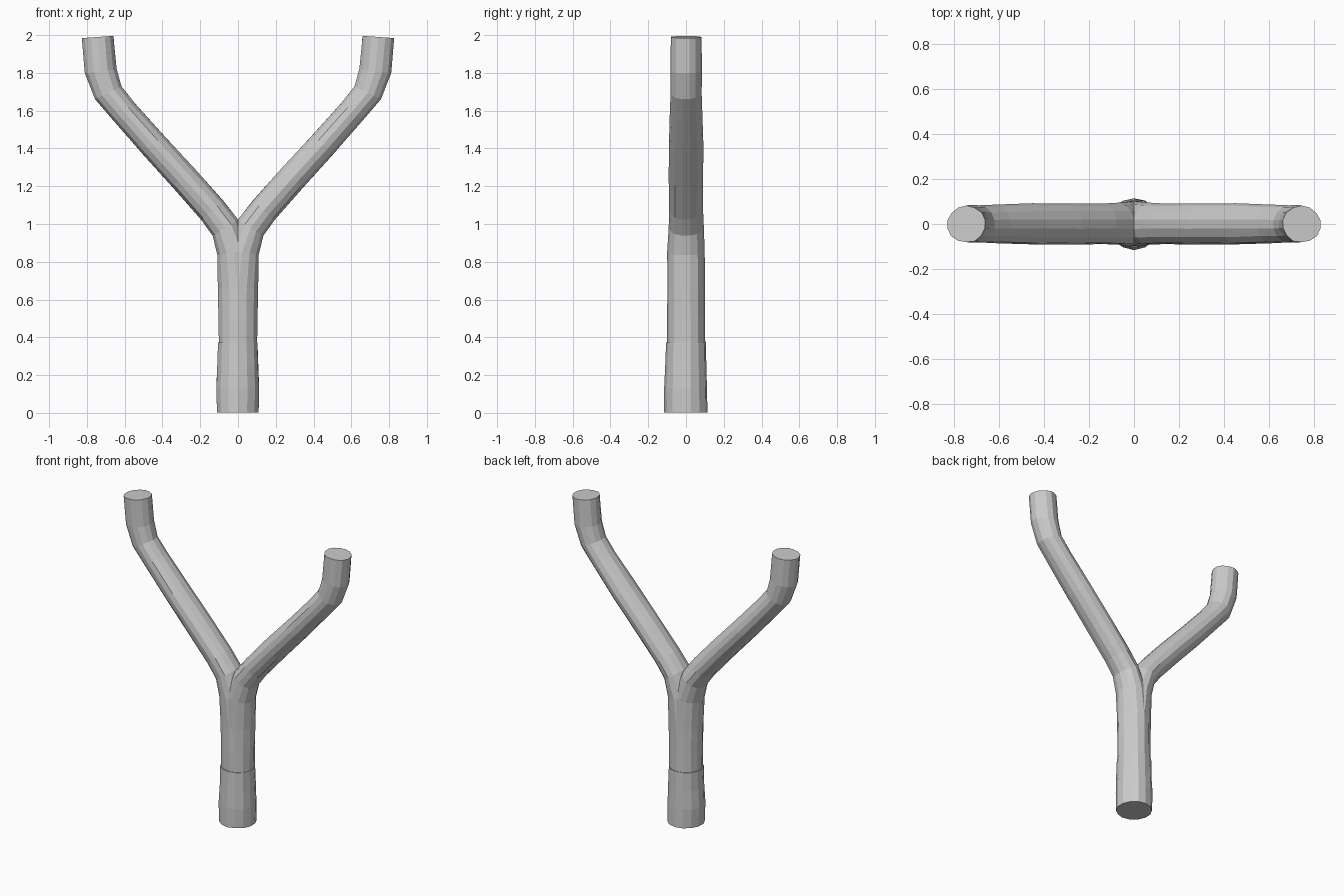
import bpy, bmesh, math, random
from mathutils import Vector

if "Cube" in bpy.data.objects:
    bpy.data.objects.remove(bpy.data.objects["Cube"])

random.seed(4)
SIDES = 14


def tube(name, stations, jitter):
    """Loft elliptical rings. Station: x, z, tilt (degrees towards +x), in-plane radius, y radius."""
    bm = bmesh.new()
    wobble = [random.uniform(-jitter, jitter) for _ in range(SIDES)]
    rings = []
    for x, z, tilt, rx, ry in stations:
        t = math.radians(tilt)
        across = Vector((math.cos(t), 0, -math.sin(t)))
        ring = []
        for i in range(SIDES):
            a = 2 * math.pi * (i + 0.5) / SIDES
            k = 1 + wobble[i] + random.uniform(-jitter, jitter)
            p = Vector((x, 0, z)) + across * (rx * k * math.cos(a))
            p.y += ry * k * math.sin(a)
            ring.append(bm.verts.new(p))
        rings.append(ring)
    for lo, hi in zip(rings, rings[1:]):
        for i in range(SIDES):
            j = (i + 1) % SIDES
            bm.faces.new((lo[i], lo[j], hi[j], hi[i]))
    bm.faces.new(rings[0][::-1])
    bm.faces.new(rings[-1])
    bmesh.ops.recalc_face_normals(bm, faces=bm.faces)
    mesh = bpy.data.meshes.new(name)
    bm.to_mesh(mesh)
    bm.free()
    obj = bpy.data.objects.new(name, mesh)
    bpy.context.collection.objects.link(obj)
    return obj


# Grip: slightly thicker sleeve around the lower stem
tube("grip", [
    (0, 0.003, 0, 0.113, 0.114),
    (0, 0.13, 0, 0.116, 0.114),
    (0, 0.25, 0, 0.111, 0.110),
    (0, 0.372, 0, 0.107, 0.107),
], 0.018)

# Fork: one bent limb, cut on the centre plane and mirrored
fork = tube("fork", [
    (0, 0.30, 0, 0.103, 0.102),
    (0, 0.50, 0, 0.105, 0.102),
    (0.001, 0.66, 0, 0.106, 0.101),
    (0.022, 0.85, 10, 0.090, 0.100),
    (0.067, 0.98, 32, 0.080, 0.094),
    (0.137, 1.072, 40, 0.078, 0.090),
    (0.29, 1.245, 41, 0.077, 0.092),
    (0.45, 1.42, 41, 0.076, 0.092),
    (0.605, 1.595, 39, 0.074, 0.086),
    (0.688, 1.695, 26, 0.079, 0.083),
    (0.727, 1.81, 8, 0.085, 0.084),
    (0.743, 1.99, 4, 0.085, 0.082),
], 0.018)
mirror = fork.modifiers.new("mirror", 'MIRROR')
mirror.use_axis = (True, False, False)
mirror.use_bisect_axis = (True, False, False)
mirror.use_clip = True
